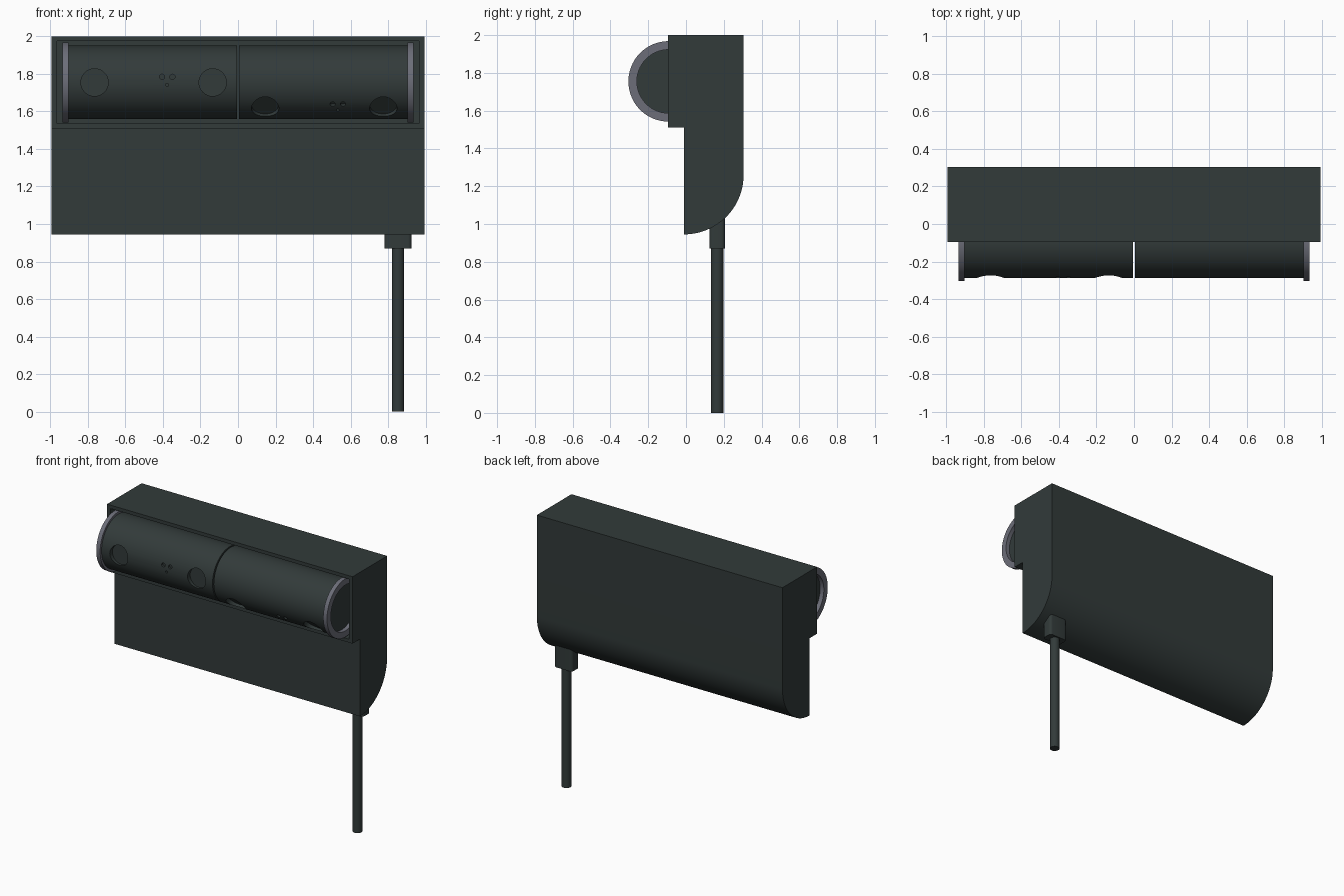
import bpy, bmesh
from math import cos, sin, pi, radians
from mathutils import Vector, Matrix

cube = bpy.data.objects.get("Cube")
if cube:
    bpy.data.objects.remove(cube, do_unlink=True)


def material(name, color):
    m = bpy.data.materials.new(name)
    m.use_nodes = True
    m.diffuse_color = color
    m.node_tree.nodes["Principled BSDF"].inputs["Base Color"].default_value = color
    return m


DARK = material("charcoal plastic", (0.032, 0.043, 0.042, 1))
GREY = material("grey rim", (0.15, 0.155, 0.19, 1))


def add_object(name, bm, mat):
    bmesh.ops.recalc_face_normals(bm, faces=bm.faces)
    mesh = bpy.data.meshes.new(name)
    bm.to_mesh(mesh)
    bm.free()
    mesh.materials.append(mat)
    ob = bpy.data.objects.new(name, mesh)
    bpy.context.collection.objects.link(ob)
    return ob


def activate(ob):
    bpy.ops.object.select_all(action='DESELECT')
    ob.select_set(True)
    bpy.context.view_layer.objects.active = ob


def smooth(ob):
    activate(ob)
    bpy.ops.object.shade_smooth_by_angle(angle=radians(30))


def prism(bm, points, shift):
    face = bm.faces.new([bm.verts.new(p) for p in points])
    out = bmesh.ops.extrude_face_region(bm, geom=[face])
    verts = [v for v in out["geom"] if isinstance(v, bmesh.types.BMVert)]
    bmesh.ops.translate(bm, verts=verts, vec=shift)


def box(bm, lo, hi):
    lo, hi = Vector(lo), Vector(hi)
    mat = Matrix.Translation((lo + hi) / 2) @ Matrix.Diagonal((*(hi - lo), 1))
    bmesh.ops.create_cube(bm, size=1, matrix=mat)


def rod(bm, a, b, r, seg=64):
    a, b = Vector(a), Vector(b)
    turn = (b - a).to_track_quat('Z', 'Y').to_matrix().to_4x4()
    bmesh.ops.create_cone(bm, cap_ends=True, segments=seg, radius1=r, radius2=r,
                          depth=(b - a).length,
                          matrix=Matrix.Translation((a + b) / 2) @ turn)


def cut(ob, bm):
    cutter = add_object("cutter", bm, DARK)
    cutter.hide_render = True
    mod = ob.modifiers.new("cut", 'BOOLEAN')
    mod.operation, mod.solver, mod.object = 'DIFFERENCE', 'EXACT', cutter
    activate(ob)
    bpy.ops.object.modifier_apply(modifier=mod.name)
    bpy.data.objects.remove(cutter, do_unlink=True)


# Housing: side profile with a rounded lower back, swept across the width
W = 0.995
profile = [(-0.01, 1.51), (-0.095, 1.51), (-0.095, 2.0), (0.305, 2.0)]
profile += [(-0.01 + 0.315 * cos(t * pi / 48), 1.26 - 0.315 * sin(t * pi / 48))
            for t in range(25)]
bm = bmesh.new()
prism(bm, [(-W, y, z) for y, z in profile], (2 * W, 0, 0))
housing = add_object("housing", bm, DARK)

# Pocket that holds the drums
bm = bmesh.new()
box(bm, (-0.965, -0.3, 1.535), (0.965, 0.14, 1.975))
cut(housing, bm)
smooth(housing)

# Two camera drums, the second turned downwards
CY, CZ, R = -0.092, 1.755, 0.196


def camera_drum(name, x0, tilt):
    bm = bmesh.new()
    rod(bm, (x0, CY, CZ), (x0 + 0.9, CY, CZ), R, 96)
    drum = add_object(name, bm, DARK)
    out = Vector((0, -cos(tilt), -sin(tilt)))
    up = Vector((0, -sin(tilt), cos(tilt)))
    bm = bmesh.new()
    # lens recesses and microphone holes: along, up, radius, floor distance
    for x, h, r, floor in ((0.14, 0, 0.073, 0.165), (0.77, 0, 0.073, 0.165),
                           (0.5, 0.03, 0.014, 0.18), (0.555, 0.03, 0.014, 0.18),
                           (0.527, -0.013, 0.008, 0.18)):
        base = Vector((x0 + x, CY, CZ)) + up * h
        rod(bm, base + out * floor, base + out * 0.3, r, 40 if r > 0.05 else 16)
    cut(drum, bm)
    smooth(drum)


camera_drum("right_camera_drum", -0.905, 0)
camera_drum("left_camera_drum", 0.005, radians(45))

# Grey rims on the outer drum ends
for side, name in ((-1, "right_rim"), (1, "left_rim")):
    bm = bmesh.new()
    section = [(0.904, 0.168), (0.904, 0.213), (0.935, 0.213), (0.935, 0.168)]
    verts = [bm.verts.new((side * x, CY, CZ + r)) for x, r in section]
    edges = [bm.edges.new((verts[i], verts[(i + 1) % 4])) for i in range(4)]
    bmesh.ops.spin(bm, geom=verts + edges, cent=(0, CY, CZ), axis=(1, 0, 0),
                   angle=2 * pi, steps=80)
    bmesh.ops.remove_doubles(bm, verts=bm.verts, dist=0.0005)
    smooth(add_object(name, bm, GREY))

# Cable and its strain relief under the housing
CX, CABLE_Y = 0.853, 0.165
bm = bmesh.new()
rod(bm, (CX, CABLE_Y, 0), (CX, CABLE_Y, 0.9), 0.033, 32)
smooth(add_object("cable", bm, DARK))

bm = bmesh.new()
box(bm, (CX - 0.073, CABLE_Y - 0.041, 0.87), (CX + 0.073, CABLE_Y + 0.041, 1.08))
upright = [e for e in bm.edges if abs(e.verts[0].co.z - e.verts[1].co.z) > 0.1]
bmesh.ops.bevel(bm, geom=upright, offset=0.02, segments=5, profile=0.5,
                affect='EDGES')
smooth(add_object("cable_strain_relief", bm, DARK))
